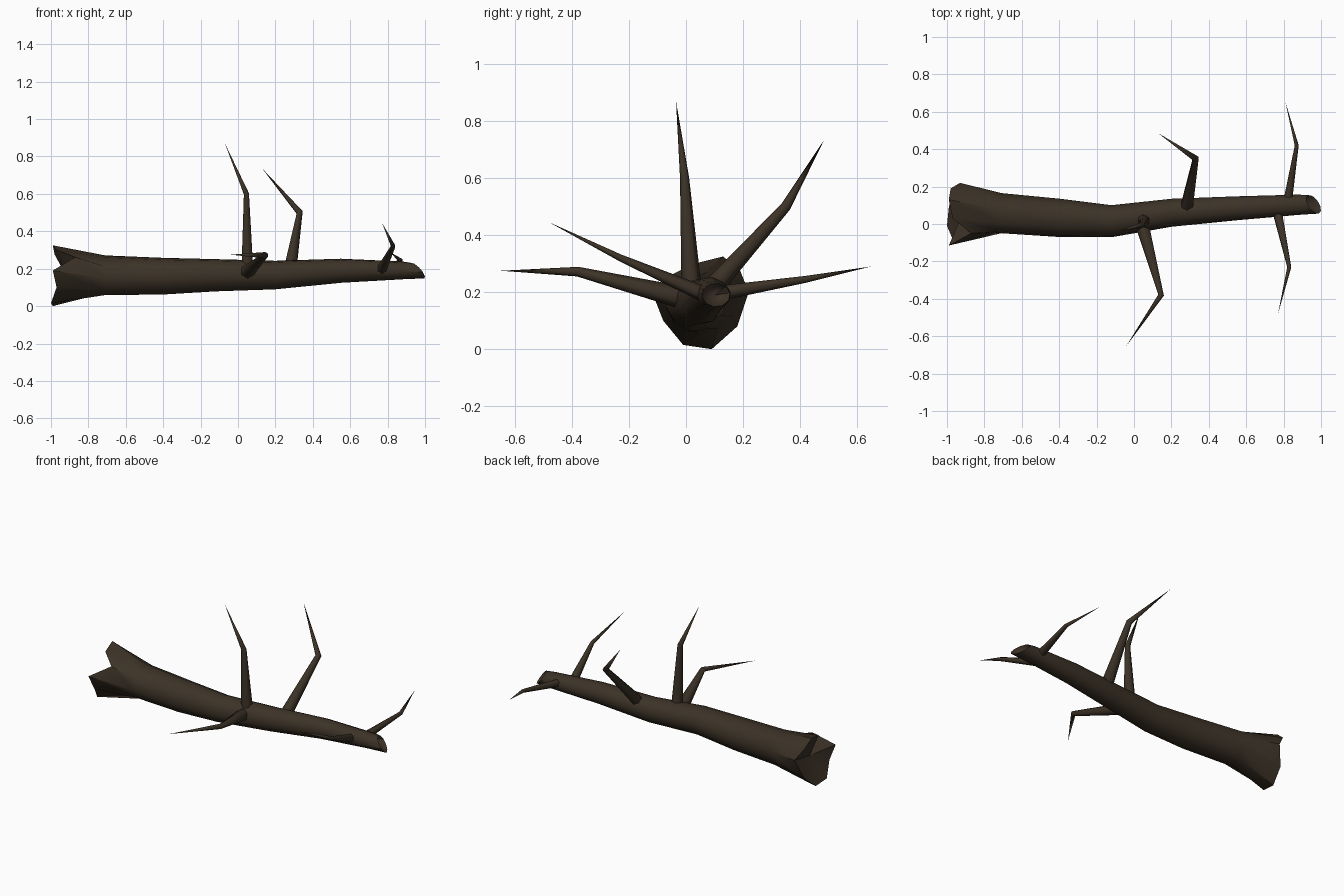
import bpy, bmesh, math
from mathutils import Vector

if "Cube" in bpy.data.objects:
    bpy.data.objects.remove(bpy.data.objects["Cube"])

bark = bpy.data.materials.new("dark bark brown")
bark.diffuse_color = (0.045, 0.032, 0.02, 1)
bark.use_nodes = True
bark.node_tree.nodes["Principled BSDF"].inputs["Base Color"].default_value = bark.diffuse_color


def loft(name, rings, start=None, end=None, angle=40):
    """Skin a list of vertex rings; optional centre points close the ends."""
    bm = bmesh.new()
    vr = [[bm.verts.new(p) for p in r] for r in rings]
    n = len(rings[0])
    for a, b in zip(vr, vr[1:]):
        for i in range(n):
            j = (i + 1) % n
            bm.faces.new((a[i], a[j], b[j], b[i]))
    for ring, point in ((vr[0], start), (vr[-1], end)):
        if point:
            c = bm.verts.new(point)
            for i in range(n):
                bm.faces.new((ring[i], ring[(i + 1) % n], c))
    bmesh.ops.recalc_face_normals(bm, faces=bm.faces)
    me = bpy.data.meshes.new(name)
    bm.to_mesh(me)
    bm.free()
    ob = bpy.data.objects.new(name, me)
    bpy.context.collection.objects.link(ob)
    me.materials.append(bark)
    bpy.ops.object.select_all(action='DESELECT')
    ob.select_set(True)
    bpy.context.view_layer.objects.active = ob
    bpy.ops.object.shade_smooth_by_angle(angle=math.radians(angle))
    return ob


# Trunk: torn root end, tapering body rings, slanted hollow tip
N = 10
angles = [math.radians(10 + 36 * i) for i in range(N)]
torn_end = [(-.93, .22, .20), (-.98, .19, .275), (-.99, .13, .325), (-.97, .03, .30),
            (-.87, -.05, .262), (-.99, -.115, .19), (-.97, -.08, .10), (-1, -.01, .015),
            (-.99, .09, 0), (-.97, .18, .08)]
# x, centre y, centre z, radius y, radius z
body = [(-.71, .058, .165, .109, .107), (-.40, .033, .160, .104, .099),
        (-.12, .015, .165, .087, .087), (.20, .060, .166, .076, .077),
        (.55, .084, .189, .065, .065), (.88, .103, .191, .055, .048)]
rings = [torn_end]
for x, cy, cz, ry, rz in body:
    rings.append([(x, cy + ry * math.cos(a), cz + rz * math.sin(a)) for a in angles])
rings.append([(.96 + .04 * math.cos(a - math.radians(235)),
               .105 + .050 * math.cos(a), .190 + .042 * math.sin(a)) for a in angles])
loft("trunk", rings, start=(-.92, .05, .165), end=(.84, .103, .19))

# Branches: base, bend, tip, base radius, bend radius
branches = {
    "upright_branch": ((.05, .02, .20), (.045, -.005, .60), (-.07, -.035, .87), .036, .016),
    "back_middle_branch": ((.28, .08, .20), (.33, .35, .50), (.13, .485, .735), .037, .018),
    "back_tip_branch": ((.82, .11, .195), (.87, .42, .245), (.81, .65, .29), .027, .012),
    "front_middle_branch": ((.045, -.01, .18), (.145, -.38, .272), (-.04, -.65, .275), .040, .017),
    "front_tip_branch": ((.765, .07, .19), (.83, -.23, .32), (.77, -.48, .445), .028, .012),
}
for name, (base, bend, tip, r0, r1) in branches.items():
    base, bend, tip = Vector(base), Vector(bend), Vector(tip)
    d0, d1 = (bend - base).normalized(), (tip - bend).normalized()
    u = d0.cross(Vector((1, 0, 0))).normalized()
    rings = []
    for p, d, r in ((base, d0, r0), (bend, (d0 + d1).normalized(), r1)):
        a = (u - d * u.dot(d)).normalized()
        b = d.cross(a)
        rings.append([p + r * (a * math.cos(t) + b * math.sin(t))
                      for t in (math.tau * i / 6 for i in range(6))])
    loft(name, rings, start=base, end=tip, angle=65)
